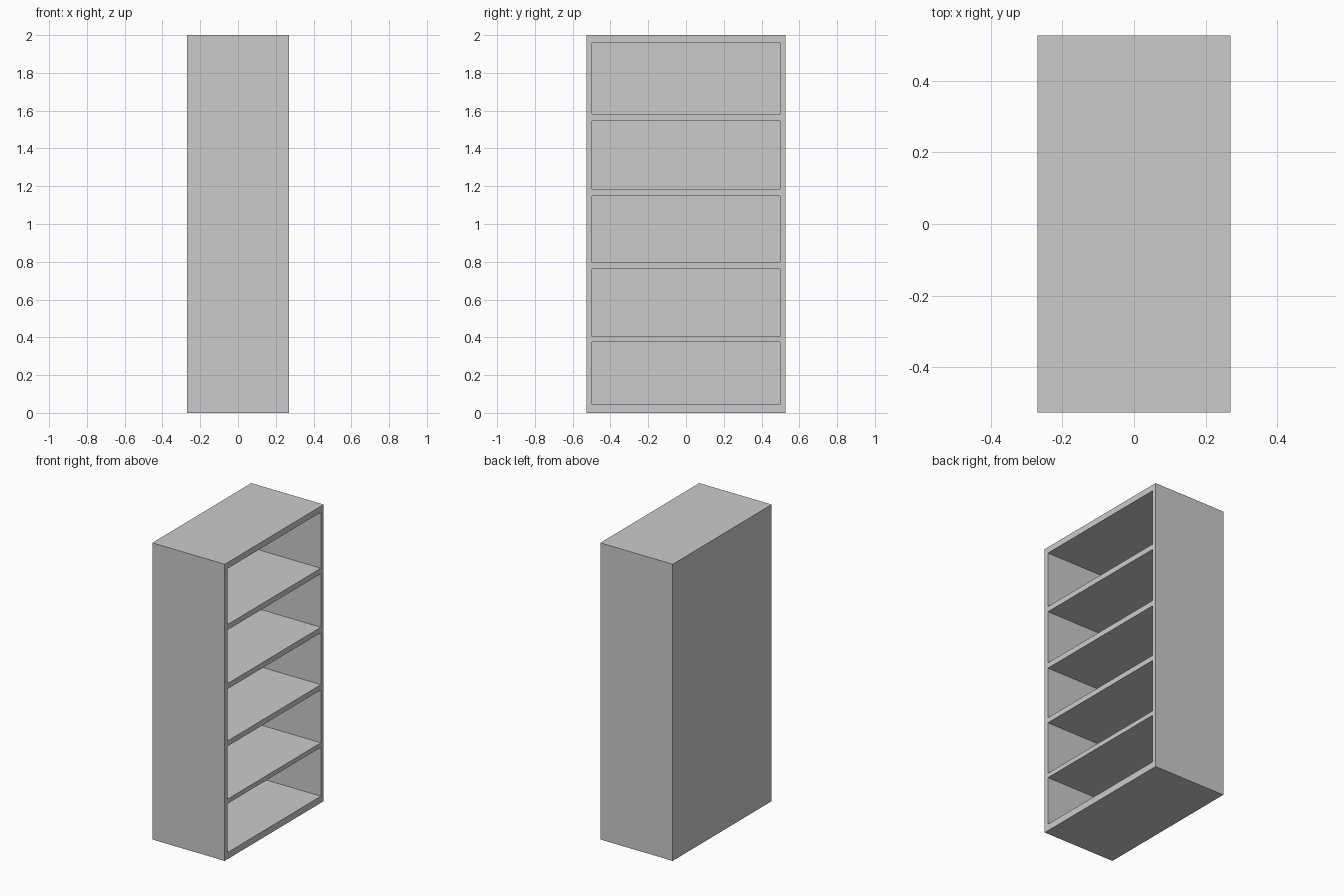
import bpy

if "Cube" in bpy.data.objects:
    bpy.data.objects.remove(bpy.data.objects["Cube"])

DEPTH, WIDTH, HEIGHT = 0.54, 1.054, 2.0
SIDE, BACK = 0.03, 0.03
# bottom and top height of each shelf bay
BAYS = [(0.045, 0.374), (0.405, 0.761), (0.797, 1.147), (1.184, 1.545), (1.582, 1.959)]


def box(name, lo, hi):
    bpy.ops.mesh.primitive_cube_add(size=1, location=[(a + b) / 2 for a, b in zip(lo, hi)])
    ob = bpy.context.object
    ob.name = name
    ob.scale = [b - a for a, b in zip(lo, hi)]
    bpy.ops.object.transform_apply(location=True, rotation=True, scale=True)
    return ob


# solid cabinet block
cabinet = box("bookcase", (-DEPTH / 2, -WIDTH / 2, 0), (DEPTH / 2, WIDTH / 2, HEIGHT))

# hollow out each bay from the open +x side, leaving sides, shelves and back panel
for i, (z0, z1) in enumerate(BAYS):
    cutter = box(f"bay_cutter_{i}",
                 (-DEPTH / 2 + BACK, -WIDTH / 2 + SIDE, z0),
                 (DEPTH / 2 + 0.1, WIDTH / 2 - SIDE, z1))
    cutter.hide_render = True
    mod = cabinet.modifiers.new("bay", 'BOOLEAN')
    mod.operation = 'DIFFERENCE'
    mod.solver = 'EXACT'
    mod.object = cutter
    bpy.context.view_layer.objects.active = cabinet
    bpy.ops.object.modifier_apply(modifier=mod.name)
    bpy.data.objects.remove(cutter, do_unlink=True)
